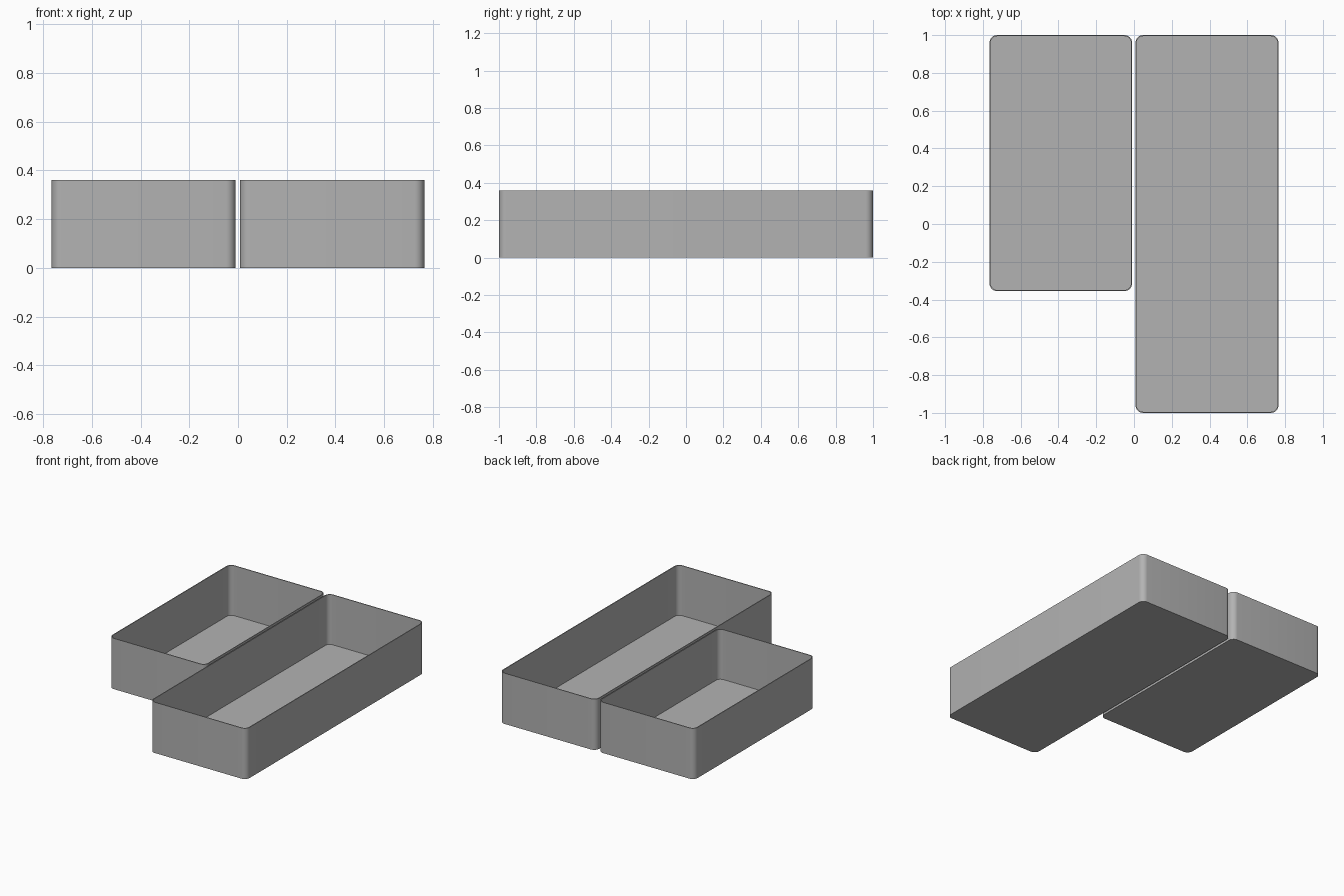
import bpy, bmesh, math

if "Cube" in bpy.data.objects:
    bpy.data.objects.remove(bpy.data.objects["Cube"])

WALL = 0.006      # wall and floor thickness
HEIGHT = 0.36
RADIUS = 0.04     # outer corner radius
STEPS = 8         # segments per corner

grey = bpy.data.materials.new("plain grey")
grey.diffuse_color = (0.45, 0.45, 0.45, 1)
grey.use_nodes = True
grey.node_tree.nodes["Principled BSDF"].inputs["Base Color"].default_value = grey.diffuse_color


def rounded_loop(bm, x0, x1, y0, y1, r, z):
    """Ring of vertices around a rounded rectangle, counter-clockwise."""
    corners = [(x1 - r, y1 - r), (x0 + r, y1 - r), (x0 + r, y0 + r), (x1 - r, y0 + r)]
    ring = []
    for i, (cx, cy) in enumerate(corners):
        for k in range(STEPS + 1):
            a = math.pi / 2 * (i + k / STEPS)
            ring.append(bm.verts.new((cx + r * math.cos(a), cy + r * math.sin(a), z)))
    return ring


def bridge(bm, a, b):
    n = len(a)
    for i in range(n):
        j = (i + 1) % n
        bm.faces.new((a[i], a[j], b[j], b[i]))


def open_tray(name, x0, x1, y0, y1):
    bm = bmesh.new()
    w = WALL
    outer = (x0, x1, y0, y1, RADIUS)
    inner = (x0 + w, x1 - w, y0 + w, y1 - w, RADIUS - w)
    # underside, outer wall, rim, inner wall, floor
    rings = [rounded_loop(bm, *outer, 0), rounded_loop(bm, *outer, HEIGHT),
             rounded_loop(bm, *inner, HEIGHT), rounded_loop(bm, *inner, w)]
    for a, b in zip(rings, rings[1:]):
        bridge(bm, a, b)
    bm.faces.new(rings[0][::-1])
    bm.faces.new(rings[-1])
    bmesh.ops.recalc_face_normals(bm, faces=bm.faces)
    mesh = bpy.data.meshes.new(name)
    bm.to_mesh(mesh)
    bm.free()
    mesh.materials.append(grey)
    obj = bpy.data.objects.new(name, mesh)
    bpy.context.collection.objects.link(obj)
    # smooth corners, crisp rims
    bpy.ops.object.select_all(action='DESELECT')
    obj.select_set(True)
    bpy.context.view_layer.objects.active = obj
    bpy.ops.object.shade_smooth_by_angle(angle=math.radians(30))


open_tray("short_tray", -0.765, -0.01, -0.355, 1.0)
open_tray("long_tray", 0.008, 0.765, -1.0, 1.0)
